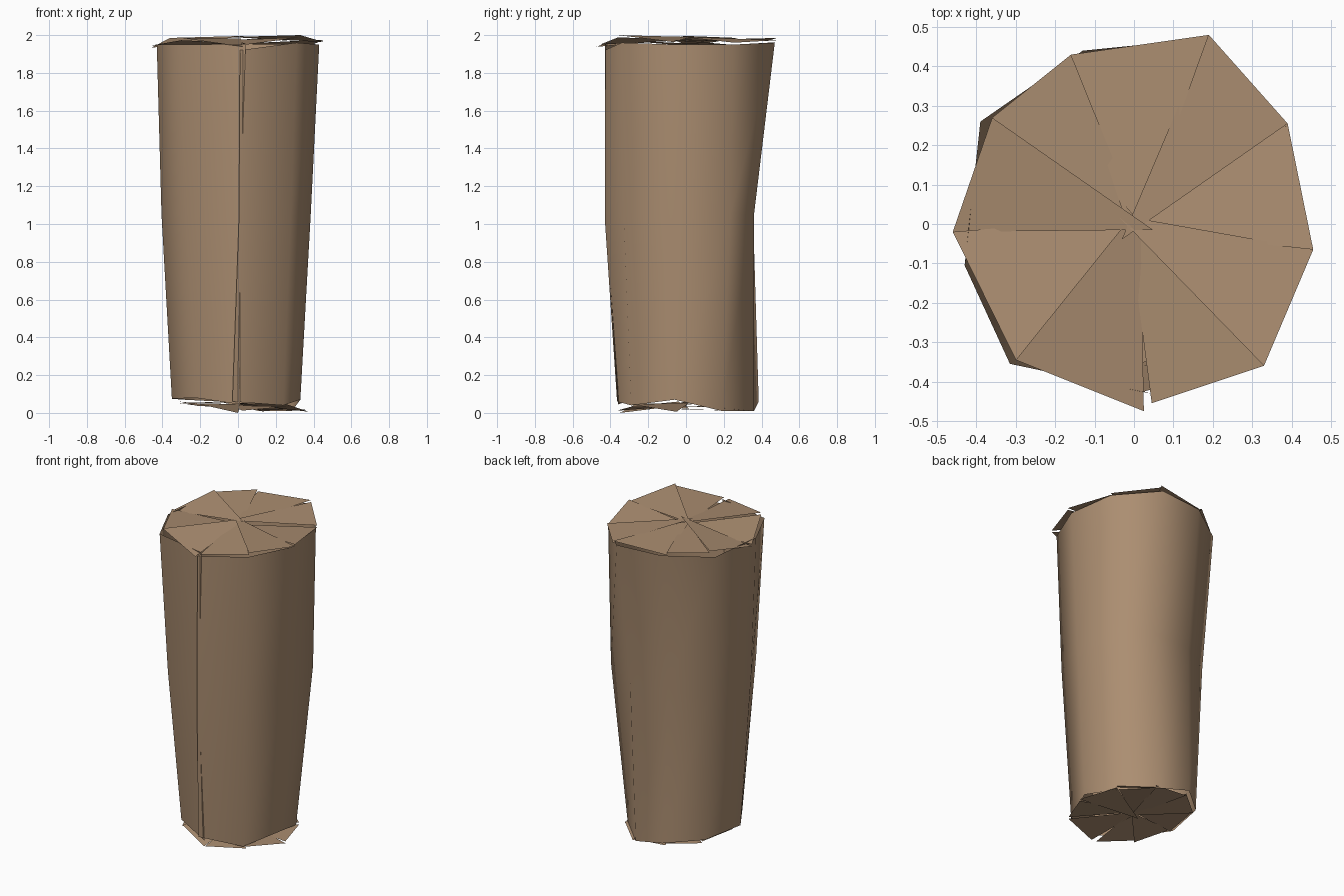
import bpy
import math

wood = bpy.data.materials.new("wood")
wood.diffuse_color = (0.41, 0.27, 0.165, 1)


def make_object(name, verts, faces, smooth):
    mesh = bpy.data.meshes.new(name)
    mesh.from_pydata(verts, [], faces)
    mesh.materials.append(wood)
    for p in mesh.polygons:
        p.use_smooth = smooth
    mesh.update()
    obj = bpy.data.objects.new(name, mesh)
    bpy.context.collection.objects.link(obj)
    return obj


# Bark: open wrap with a split seam at the front, three uneven rings
top = [(0.01, -0.43, 1.92), (0.31, -0.34, 1.96), (0.43, -0.06, 1.95),
       (0.385, 0.25, 1.95), (0.17, 0.47, 1.96), (-0.13, 0.44, 1.96),
       (-0.39, 0.26, 1.95), (-0.43, -0.105, 1.95), (-0.315, -0.355, 1.95),
       (0.04, -0.43, 1.95)]
mid = [(0.005, -0.43, 1.03), (0.28, -0.33, 1.05), (0.385, -0.06, 1.05),
       (0.375, 0.235, 1.05), (0.15, 0.36, 1.05), (-0.12, 0.355, 1.05),
       (-0.34, 0.22, 1.05), (-0.405, -0.09, 1.05), (-0.28, -0.32, 1.05),
       (0.01, -0.42, 1.0)]
low = [(-0.03, -0.365, 0.06), (0.24, -0.29, 0.04), (0.33, -0.06, 0.07),
       (0.285, 0.19, 0.01), (0.11, 0.36, 0.01), (-0.10, 0.385, 0.06),
       (-0.29, 0.22, 0.07), (-0.35, -0.06, 0.075), (-0.225, -0.26, 0.08),
       (0.01, -0.36, 0.045)]
n = len(top)
faces = [(r * n + i, r * n + i + 1, (r + 1) * n + i + 1, (r + 1) * n + i)
         for r in range(2) for i in range(n - 1)]
make_object("bark", low + mid + top, faces, True)


# Cut ends: loose wedges that overshoot the centre in a pinwheel
def cap(name, ring, z_mid, gap, lift, flip):
    verts, faces = [], []
    for i in range(len(ring) - 1):
        a, b = ring[i], ring[i + 1]
        ang = math.atan2(a[1] + b[1], a[0] + b[0])
        z = z_mid + lift * math.sin(2.4 * i)
        apex = (-gap * math.cos(ang), -gap * math.sin(ang), z)
        k = len(verts)
        verts += [a, (b[0], b[1], b[2] - 0.012), apex]
        faces.append((k + 1, k, k + 2) if flip else (k, k + 1, k + 2))
    make_object(name, verts, faces, False)


top_ring = [(0.045, -0.455, 1.95), (0.33, -0.36, 2.0), (0.455, -0.065, 1.975),
            (0.39, 0.255, 1.96), (0.19, 0.48, 1.985), (-0.16, 0.43, 1.98),
            (-0.36, 0.27, 1.985), (-0.46, -0.02, 1.945),
            (-0.30, -0.345, 1.985), (0.025, -0.475, 1.95)]
cap("top_cut", top_ring, 1.975, 0.05, 0.022, False)

low_ring = [(0.02, -0.365, 0.012), (0.26, -0.29, 0.045), (0.375, -0.05, 0.018),
            (0.30, 0.20, 0.025), (0.13, 0.36, 0.02), (-0.10, 0.36, 0.05),
            (-0.27, 0.22, 0.055), (-0.31, -0.04, 0.06),
            (-0.22, -0.26, 0.05), (0.0, -0.35, 0.012)]
cap("bottom_cut", low_ring, 0.04, 0.04, 0.02, True)
